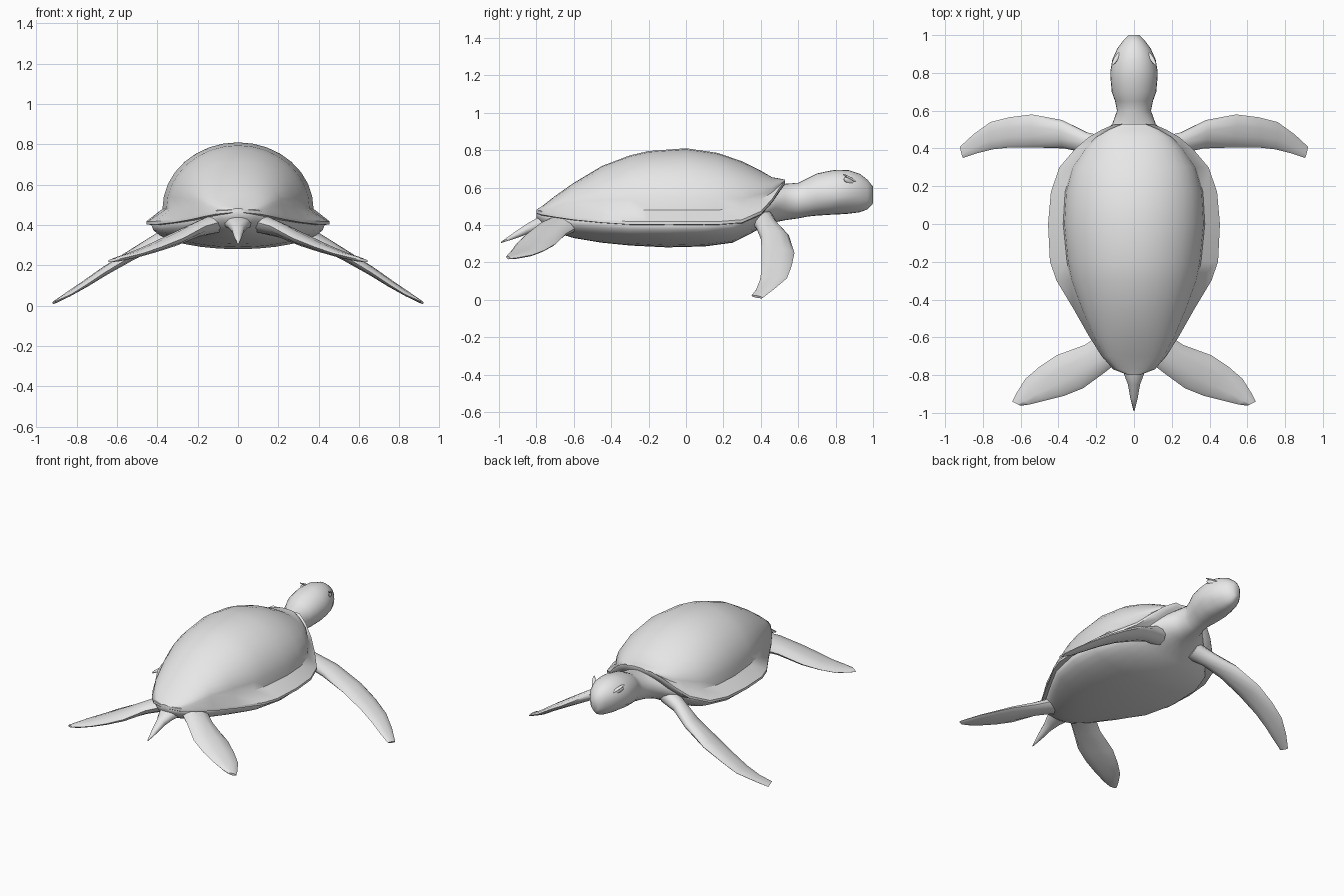
import bpy, bmesh, math
from mathutils import Vector

if "Cube" in bpy.data.objects:
    bpy.data.objects.remove(bpy.data.objects["Cube"])

grey = bpy.data.materials.new("plain grey")
grey.diffuse_color = (0.8, 0.8, 0.8, 1)
grey.use_nodes = True
grey.node_tree.nodes["Principled BSDF"].inputs["Base Color"].default_value = grey.diffuse_color


def finish(name, bm, angle=40, mirror=False):
    bmesh.ops.recalc_face_normals(bm, faces=bm.faces[:])
    mesh = bpy.data.meshes.new(name)
    bm.to_mesh(mesh)
    bm.free()
    mesh.materials.append(grey)
    ob = bpy.data.objects.new(name, mesh)
    bpy.context.collection.objects.link(ob)
    if mirror:
        ob.modifiers.new("mirror", 'MIRROR').use_bisect_axis[0] = False
    bpy.ops.object.select_all(action='DESELECT')
    ob.select_set(True)
    bpy.context.view_layer.objects.active = ob
    bpy.ops.object.shade_smooth_by_angle(angle=math.radians(angle))
    return ob


def loft(rings):
    """Skin a list of equal-length closed rings and cap both ends."""
    bm = bmesh.new()
    rows = [[bm.verts.new(p) for p in ring] for ring in rings]
    n = len(rows[0])
    for a, b in zip(rows, rows[1:]):
        for i in range(n):
            j = (i + 1) % n
            bm.faces.new((a[i], a[j], b[j], b[i]))
    bm.faces.new(rows[0])
    bm.faces.new(rows[-1])
    return bm


# Upper shell: dome with a flared rim (y, rim width, rim z, dome width, top z)
shell = [
    (.53, .10, .63, .06, .642), (.50, .17, .59, .13, .648),
    (.46, .24, .53, .20, .655), (.40, .31, .465, .26, .69),
    (.30, .395, .42, .33, .74), (.17, .44, .41, .365, .785),
    (0, .455, .41, .375, .81), (-.2, .445, .41, .355, .795),
    (-.3, .41, .41, .335, .772), (-.45, .32, .42, .28, .715),
    (-.6, .235, .435, .215, .625), (-.7, .17, .45, .16, .555),
    (-.77, .11, .462, .10, .50), (-.8, .03, .47, .03, .482)]
rings = []
for y, w, r, d, top in shell:
    base = r + min(.07, (top - r) * .35)
    half = [(w * .8, r - .012), (w, r - .008), (w, r + .008)]
    for k in range(9):
        a = math.pi / 2 * k / 8
        half.append((d * math.cos(a), base + (top - base) * math.sin(a)))
    ring = [(x, y, z) for x, z in half]
    ring += [(-x, y, z) for x, z in half[-2::-1]]
    rings.append(ring)
finish("upper_shell", loft(rings))

# Belly, neck and head as one skin (y, half width, bottom, middle, top)
body = [
    (-.80, .03, .44, .455, .47), (-.77, .09, .40, .45, .47),
    (-.70, .15, .36, .43, .46), (-.60, .21, .33, .42, .46),
    (-.45, .30, .305, .41, .50), (-.30, .385, .29, .40, .50),
    (-.10, .43, .28, .40, .50), (.10, .425, .285, .40, .50),
    (.25, .375, .305, .405, .50), (.34, .30, .35, .43, .52),
    (.42, .22, .395, .48, .58), (.48, .16, .415, .51, .605),
    (.53, .115, .425, .525, .62), (.60, .09, .435, .53, .625),
    (.65, .10, .445, .55, .65), (.70, .118, .45, .565, .675),
    (.78, .125, .455, .57, .692), (.81, .125, .456, .57, .695),
    (.87, .115, .46, .58, .693), (.93, .088, .468, .58, .673),
    (.97, .058, .483, .575, .642), (1.0, .028, .515, .565, .605)]
rings = []
for y, w, bottom, mid, top in body:
    ring = []
    for k in range(28):
        a = 2 * math.pi * k / 28
        c, s = math.cos(a), math.sin(a)
        z = mid + s * ((top - mid) if s > 0 else (mid - bottom))
        # lower jaw tucks in under the upper lip
        jaw = .92 if y > .8 and z < .508 else 1
        ring.append((w * c * jaw, y, z))
    rings.append(ring)
finish("body_and_head", loft(rings), 50)


# Flippers: lens-shaped sections between a leading and a trailing edge
def flipper(name, sections):
    mids = [(Vector(a) + Vector(b)) / 2 for a, b, t in sections]
    rings = []
    for i, (lead, trail, thick) in enumerate(sections):
        chord = (Vector(lead) - Vector(trail)) / 2
        path = mids[min(i + 1, len(mids) - 1)] - mids[max(i - 1, 0)]
        up = path.cross(chord).normalized() * thick / 2
        rings.append([mids[i] + chord * math.cos(k * math.pi / 5)
                      + up * math.sin(k * math.pi / 5) for k in range(10)])
    finish(name, loft(rings), 60, True)


flipper("front_flippers", [
    ((.14, .46, .46), (.14, .34, .42), .12),
    ((.25, .485, .415), (.25, .375, .385), .09),
    ((.38, .55, .345), (.37, .40, .325), .07),
    ((.54, .58, .25), (.52, .405, .25), .052),
    ((.66, .565, .18), (.66, .405, .165), .042),
    ((.76, .54, .115), (.75, .395, .105), .034),
    ((.85, .475, .06), (.83, .375, .055), .024),
    ((.92, .41, .01), (.905, .35, .022), .014)])

flipper("hind_flippers", [
    ((.14, -.56, .40), (.07, -.72, .42), .10),
    ((.26, -.64, .355), (.16, -.79, .395), .075),
    ((.41, -.695, .30), (.27, -.87, .335), .06),
    ((.50, -.755, .265), (.37, -.91, .295), .045),
    ((.575, -.82, .24), (.47, -.935, .26), .033),
    ((.625, -.90, .225), (.55, -.955, .24), .025),
    ((.645, -.94, .22), (.60, -.962, .23), .015)])

# Tail: tapered cone dipping down behind the shell
rings = []
for y, z, w, h in [(-.70, .42, .09, .04), (-.79, .405, .055, .038),
                   (-.85, .378, .032, .03), (-.92, .342, .02, .018),
                   (-.99, .306, .003, .003)]:
    rings.append([(w * math.cos(k * math.pi / 5), y,
                   z + h * math.sin(k * math.pi / 5)) for k in range(10)])
finish("tail", loft(rings), 60)


# Eyes and brow lids: flattened balls set into the sides of the head
def ball(name, centre, size):
    bm = bmesh.new()
    bmesh.ops.create_uvsphere(bm, u_segments=12, v_segments=8, radius=1)
    tilt = math.radians(-30)
    for v in bm.verts:
        x, y, z = (a * b for a, b in zip(v.co, size))
        v.co = (centre[0] + x - .5 * y,
                centre[1] + y * math.cos(tilt) - z * math.sin(tilt),
                centre[2] + y * math.sin(tilt) + z * math.cos(tilt))
    finish(name, bm, 60, True)


ball("eyes", (.094, .875, .632), (.012, .036, .016))
ball("brow_lids", (.092, .88, .648), (.013, .046, .007))
